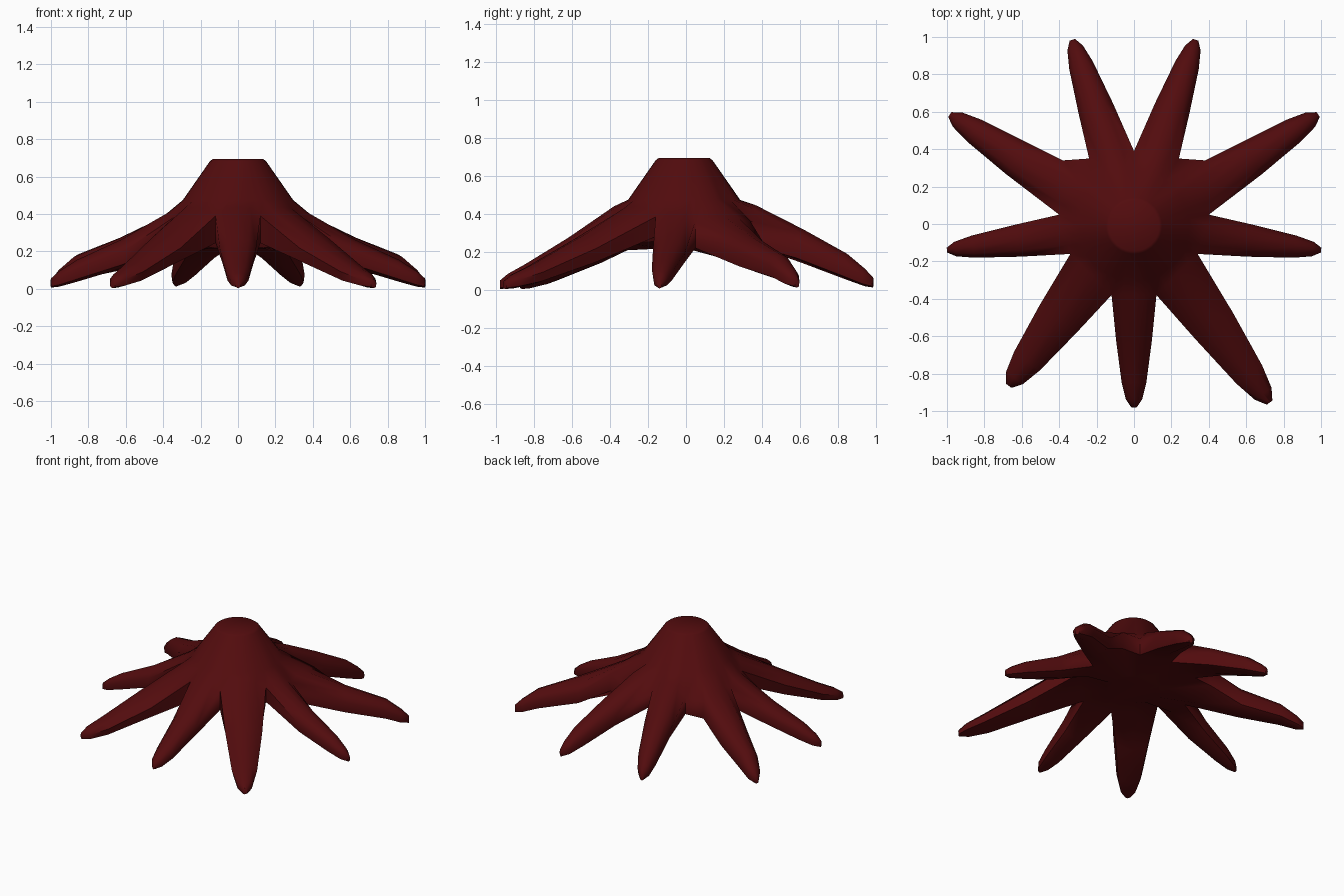
import bpy, bmesh
from mathutils import Vector

if "Cube" in bpy.data.objects:
    bpy.data.objects.remove(bpy.data.objects["Cube"])

red = bpy.data.materials.new("dark red")
red.use_nodes = True
red.diffuse_color = (0.085, 0.0035, 0.0042, 1)
red.node_tree.nodes["Principled BSDF"].inputs["Base Color"].default_value = red.diffuse_color

# Gaps between arms, anticlockwise from the front:
# end of one arm, start of next, top height, bottom height
half = [((.12, -.38), (.12, -.38), .39, .245), ((.34, -.16), (.34, -.16), .385, .28),
        ((.4, .05), (.4, .05), .36, .22), ((.38, .34), (.24, .35), .36, .235)]
middle = [((0, .39), (0, .39), .37, .25)]
flip = lambda p: (-p[0], p[1])
gaps = half + middle + [(flip(b), flip(a), t, u) for a, b, t, u in reversed(half)]

# Arm kinds: root top, root bottom, middle top, middle bottom, lift near the tip
front = (.44, .205, .275, .11, 0)
diagonal = (.44, .24, .285, .12, 0)
side = (.41, .2, .265, .11, .02)
rear_side = (.39, .165, .275, .1, .05)
rear = (.445, .23, .32, .14, .055)
arms = [((0, -.98), front), ((.725, -.955), diagonal), ((1, -.14), side),
        ((.985, .585), rear_side), ((.33, .985), rear), ((-.33, .985), rear),
        ((-.985, .585), rear_side), ((-1, -.14), side), ((-.67, -.865), diagonal)]

# Cross-sections: (across, up), upper side first
root_top = [(-1, 0), (-.55, .75), (0, 1), (.55, .75), (1, 0)]
tube = [(-1, .6), (-.6, .9), (0, 1), (.6, .9), (1, .6), (.85, .14), (0, 0), (-.85, .14)]

bm = bmesh.new()


def bridge(a, b):
    n = len(a)
    for i in range(n):
        j = (i + 1) % n
        bm.faces.new((a[i], a[j], b[j], b[i]))


upper, lower = [], []
for i, (end, (crest, keel, mid_top, mid_low, lift)) in enumerate(arms):
    _, start, a_top, a_low = gaps[i - 1]
    stop, _, b_top, b_low = gaps[i]
    a, b, tip = Vector(start), Vector(stop), Vector(end)
    mid = (a + b) / 2
    along = (tip - mid).normalized()
    across = Vector((-along.y, along.x))
    width = abs((b - a).dot(across)) / 2
    # Root section spans the two gaps, so neighbouring arms share an edge
    top = []
    for u, v in root_top:
        base = a_top + (b_top - a_top) * (u + 1) / 2
        top.append(bm.verts.new((*(mid + (b - a) / 2 * u), base + (crest - base) * v)))
    bottom = [bm.verts.new((*p, z)) for p, z in ((b, b_low), (mid, keel), (a, a_low))]
    rings = [top + bottom]
    # Stations along the arm: distance, share of root width, bottom, top
    for t, w, low, high in ((.4, .8, mid_low, mid_top),
                            (.78, .55, .03 + lift * .4, .135 + lift),
                            (.93, .36, .008 + lift * .2, .085 + lift * .5),
                            (1, .12, .004 + lift * .15, .05 + lift * .3)):
        centre = mid.lerp(tip, t)
        rings.append([bm.verts.new((*(centre + across * width * w * u), low + (high - low) * v))
                      for u, v in tube])
    for r, s in zip(rings, rings[1:]):
        bridge(r, s)
    bm.faces.new(rings[-1])
    upper += top
    lower += reversed(bottom)

# Wall in the gaps between arms
for i in range(9):
    j = (i + 1) % 9
    bm.faces.new((upper[i * 5 + 4], upper[j * 5], lower[j * 3], lower[i * 3 + 2]))


def inner_ring(loop, radius, z):
    ring = [v.co.xy.normalized() * radius for v in loop]
    return [bm.verts.new((p.x, p.y - .01, z)) for p in ring]


# Domed crown with a flat top
shoulder = inner_ring(upper, .295, .475)
rim = inner_ring(upper, .15, .683)
cap = inner_ring(upper, .135, .694)
bridge(upper, shoulder)
bridge(shoulder, rim)
bridge(rim, cap)
bm.faces.new(cap)

# Underside of the body
belly = inner_ring(lower, .18, .215)
bridge(lower, belly)
bm.faces.new(belly)

bmesh.ops.remove_doubles(bm, verts=bm.verts, dist=.0005)
bmesh.ops.dissolve_degenerate(bm, edges=bm.edges, dist=.0005)
bmesh.ops.recalc_face_normals(bm, faces=bm.faces)
mesh = bpy.data.meshes.new("star_body")
bm.to_mesh(mesh)
bm.free()
mesh.materials.append(red)
star = bpy.data.objects.new("star_body", mesh)
bpy.context.collection.objects.link(star)
bpy.context.view_layer.objects.active = star
star.select_set(True)
bpy.ops.object.shade_smooth_by_angle(angle=1.0)
